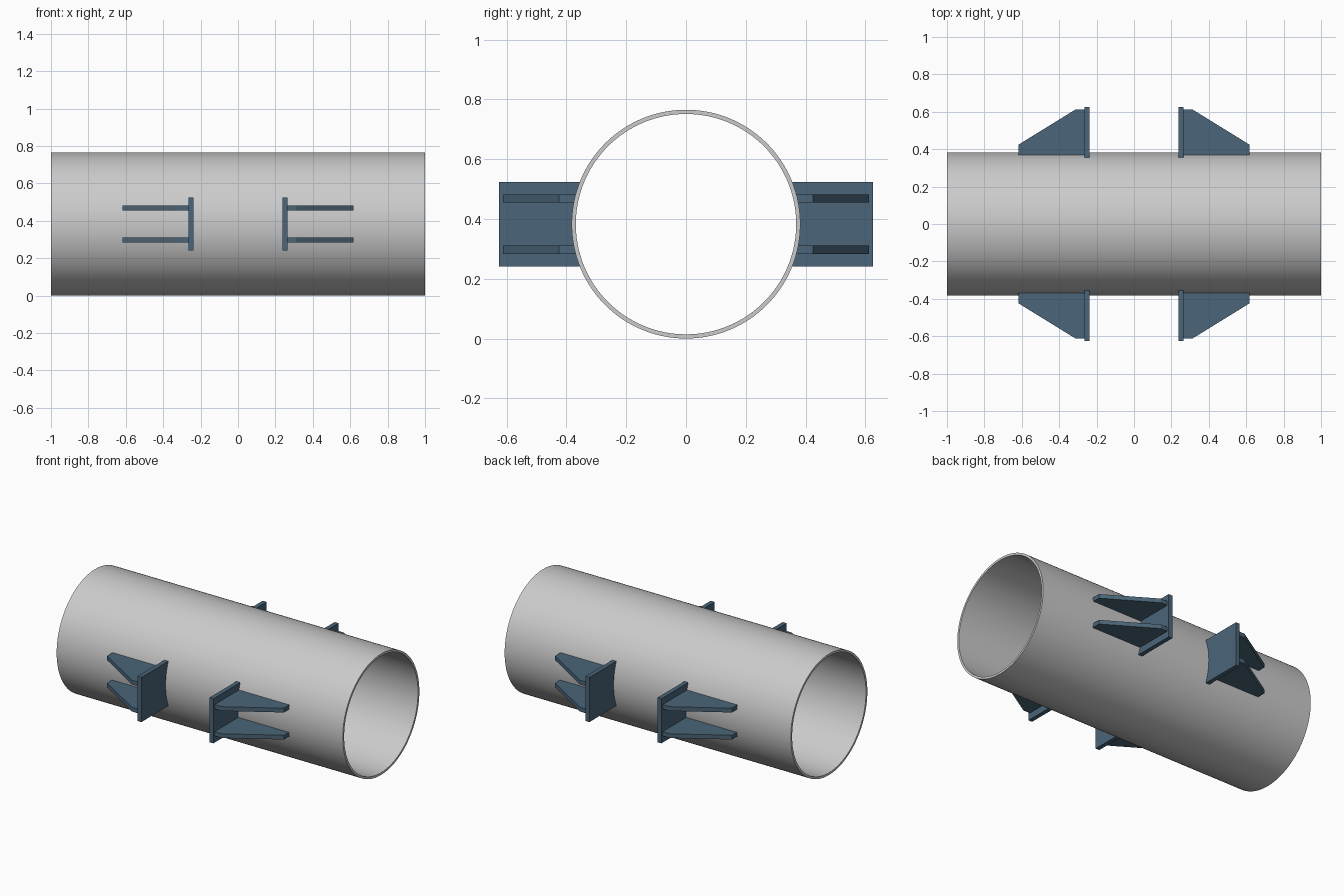
import bpy, bmesh, math

if "Cube" in bpy.data.objects:
    bpy.data.objects.remove(bpy.data.objects["Cube"])

R, WALL, LENGTH = 0.3825, 0.014, 2.0
CZ = R                      # pipe axis height
SINK = 0.001                # bracket parts bite slightly into the pipe

steel = bpy.data.materials.new("blue_steel")
steel.diffuse_color = (0.07, 0.13, 0.19, 1)
steel.use_nodes = True
steel.node_tree.nodes["Principled BSDF"].inputs["Base Color"].default_value = steel.diffuse_color


def surface_y(dz):
    return math.sqrt(R * R - dz * dz) - SINK


def prism(name, a, b, mat=None):
    """Solid between two matching outlines."""
    bm = bmesh.new()
    va = [bm.verts.new(p) for p in a]
    vb = [bm.verts.new(p) for p in b]
    bm.faces.new(va)
    bm.faces.new(vb[::-1])
    for i in range(len(a)):
        j = (i + 1) % len(a)
        bm.faces.new((va[i], vb[i], vb[j], va[j]))
    bmesh.ops.recalc_face_normals(bm, faces=bm.faces)
    me = bpy.data.meshes.new(name)
    bm.to_mesh(me)
    bm.free()
    ob = bpy.data.objects.new(name, me)
    bpy.context.collection.objects.link(ob)
    if mat:
        me.materials.append(mat)
    return ob


# Hollow pipe: ring cross-section swept along x
def build_pipe(n=128):
    bm = bmesh.new()
    section = [(-LENGTH / 2, R), (LENGTH / 2, R),
               (LENGTH / 2, R - WALL), (-LENGTH / 2, R - WALL)]
    rings = []
    for x, r in section:
        rings.append([bm.verts.new((x, r * math.cos(2 * math.pi * i / n),
                                    CZ + r * math.sin(2 * math.pi * i / n)))
                      for i in range(n)])
    for k in range(4):
        p, q = rings[k], rings[(k + 1) % 4]
        for i in range(n):
            j = (i + 1) % n
            bm.faces.new((p[i], q[i], q[j], p[j]))
    bmesh.ops.recalc_face_normals(bm, faces=bm.faces)
    me = bpy.data.meshes.new("pipe")
    bm.to_mesh(me)
    bm.free()
    ob = bpy.data.objects.new("pipe", me)
    bpy.context.collection.objects.link(ob)
    bpy.context.view_layer.objects.active = ob
    ob.select_set(True)
    bpy.ops.object.shade_smooth_by_angle(angle=math.radians(30))
    ob.select_set(False)


# Stop plate with saddle-cut inner edge
def build_plate(sx, sy, tag):
    h, n = 0.141, 16
    arc = [-h + 2 * h * i / n for i in range(n + 1)]
    outline = [(surface_y(d), d) for d in arc] + [(0.625, h), (0.625, -h)]
    prism("stop_plate_" + tag,
          [(sx * 0.238, sy * y, CZ + d) for y, d in outline],
          [(sx * 0.265, sy * y, CZ + d) for y, d in outline], steel)


# Tapered gusset rib behind the plate
def build_gusset(sx, sy, dz, tag):
    def outline(d):
        base = surface_y(d)
        pts = [(0.265, base), (0.265, 0.612), (0.313, 0.612),
               (0.618, 0.424), (0.618, base)]
        return [(sx * x, sy * y, CZ + d) for x, y in pts]
    prism("gusset_" + tag, outline(dz - 0.0135), outline(dz + 0.0135), steel)


build_pipe()
for sx, end in ((-1, "left"), (1, "right")):
    for sy, side in ((-1, "front"), (1, "back")):
        tag = side + "_" + end
        build_plate(sx, sy, tag)
        build_gusset(sx, sy, 0.0855, tag + "_upper")
        build_gusset(sx, sy, -0.0855, tag + "_lower")
